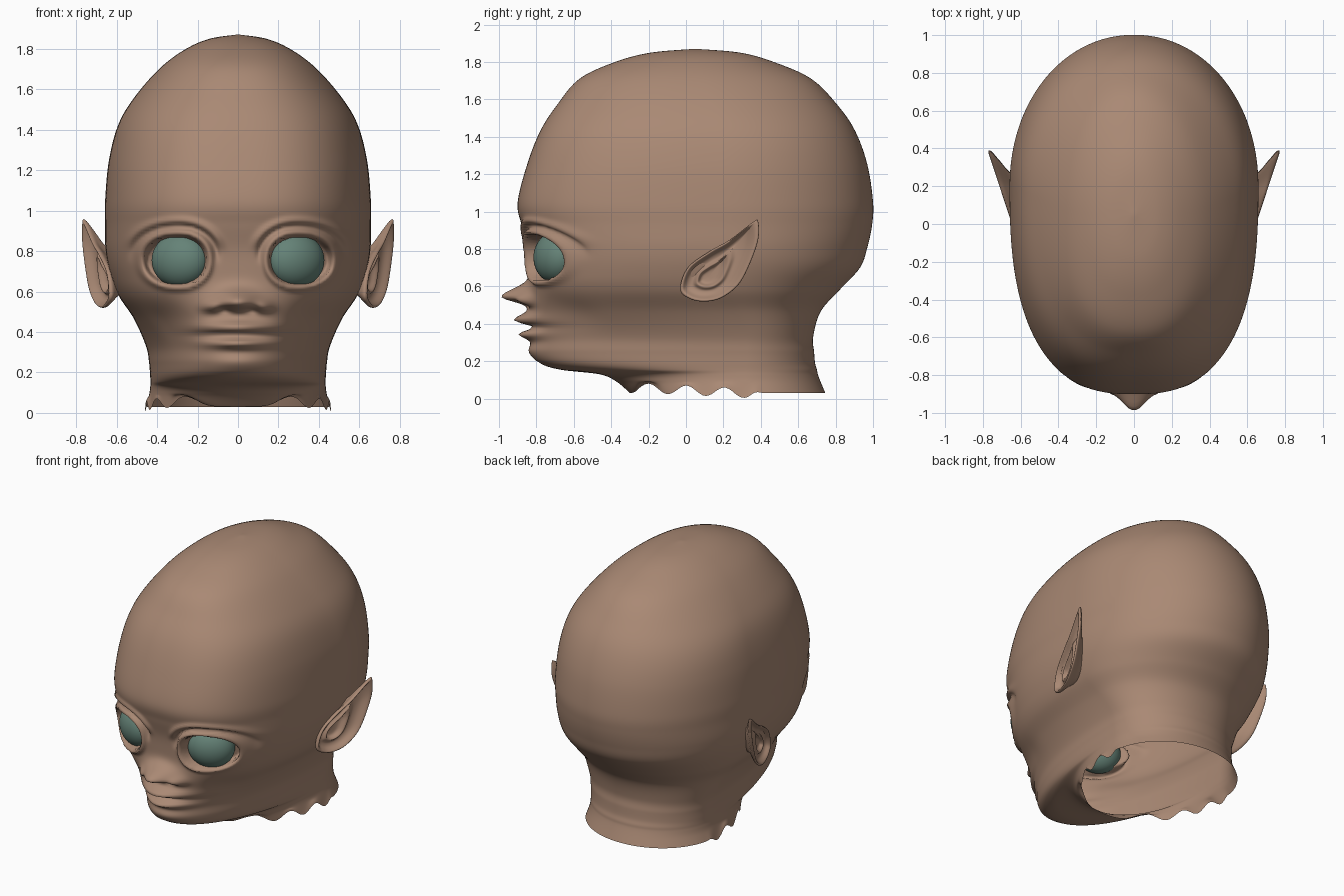
import bpy, bmesh, math
from math import sin, cos, pi, exp

cube = bpy.data.objects.get("Cube")
if cube:
    bpy.data.objects.remove(cube)


def material(name, rgb):
    m = bpy.data.materials.new(name)
    m.use_nodes = True
    m.diffuse_color = (*rgb, 1)
    m.node_tree.nodes["Principled BSDF"].inputs["Base Color"].default_value = (*rgb, 1)
    return m


skin = material("warm brown skin", (0.40, 0.25, 0.175))
teal = material("teal eye", (0.13, 0.225, 0.185))


def smooth(a, b, v):
    t = min(1, max(0, (v - a) / (b - a)))
    return t * t * (3 - 2 * t)


def spline(points, steps, closed=False):
    """Catmull-Rom curve through points of any dimension."""
    n, out = len(points), []
    for i in range(n if closed else n - 1):
        idx = [i - 1, i, i + 1, i + 2]
        idx = [k % n if closed else min(n - 1, max(0, k)) for k in idx]
        quad = list(zip(*[points[k] for k in idx]))
        for s in range(steps):
            t = s / steps
            out.append([b + t * (c - a) / 2 + t * t * (a - 2.5 * b + 2 * c - d / 2)
                        + t ** 3 * (1.5 * (b - c) + (d - a) / 2) for a, b, c, d in quad])
    if not closed:
        out.append(list(points[-1]))
    return out


def loft(name, rings, mat, caps):
    """Skin a list of closed rings into one smooth object."""
    bm = bmesh.new()
    rows = [[bm.verts.new(p) for p in ring] for ring in rings]
    for a, b in zip(rows, rows[1:]):
        for i in range(len(a)):
            j = (i + 1) % len(a)
            bm.faces.new((a[i], a[j], b[j], b[i]))
    for c in caps:
        bm.faces.new(rows[c])
    bmesh.ops.recalc_face_normals(bm, faces=bm.faces)
    for f in bm.faces:
        f.smooth = True
    me = bpy.data.meshes.new(name)
    bm.to_mesh(me)
    bm.free()
    me.materials.append(mat)
    ob = bpy.data.objects.new(name, me)
    bpy.context.collection.objects.link(ob)
    return ob


def bump(x, z, cx, cz, sx, up, down):
    """Soft bump, with its own falloff above and below."""
    dz = (z - cz) / (up if z > cz else down)
    return exp(-((x - cx) / sx) ** 2 - dz * dz)


def face_relief(x, z):
    """Forward push of the face at x, z."""
    ax = abs(x)
    # nose: bridge, tip and wings
    d = 0.15 * bump(ax, z, 0, 0.545, 0.105, 0.06, 0.035)
    d += 0.045 * bump(ax, z, 0.13, 0.52, 0.045, 0.035, 0.022)
    d -= 0.03 * bump(ax, z, 0.065, 0.505, 0.035, 0.012, 0.012)
    # lips with the mouth line between them
    d += 0.085 * bump(ax, z, 0, 0.42, 0.16, 0.035, 0.022)
    d += 0.07 * bump(ax, z, 0, 0.345, 0.14, 0.02, 0.028)
    d -= 0.03 * bump(ax, z, 0, 0.382, 0.19, 0.009, 0.009)
    d += 0.02 * bump(ax, z, 0, 0.25, 0.15, 0.04, 0.04)
    # cheek hollow
    d -= 0.03 * bump(ax, z, 0.36, 0.46, 0.12, 0.09, 0.1)
    # eye socket, lids and brow fold
    ex = (ax - 0.295) / (0.17 if ax > 0.295 else 0.14)
    ez = (z - 0.755) / 0.122
    r = (abs(ex) ** 2.2 + abs(ez) ** 2.2) ** (1 / 2.2)
    d -= 0.10 * (1 - smooth(0.86, 1.02, r))
    d += 0.03 * exp(-((r - 1.12) / 0.12) ** 2)
    d -= 0.02 * exp(-((r - 1.38) / 0.1) ** 2) * smooth(-0.2, 0.5, ez)
    d += 0.018 * exp(-((r - 1.6) / 0.14) ** 2) * smooth(0.3, 1, ez)
    return d


# head and neck sections: height, front, back, half width
sections = [
    (1.87, 0.04, 0.06, 0.01), (1.85, -0.19, 0.29, 0.14), (1.8, -0.38, 0.47, 0.257),
    (1.71, -0.57, 0.67, 0.38), (1.57, -0.69, 0.81, 0.505), (1.43, -0.78, 0.905, 0.59),
    (1.25, -0.85, 0.97, 0.638), (1.05, -0.9, 1.0, 0.657), (0.93, -0.88, 0.995, 0.657),
    (0.81, -0.85, 0.97, 0.655), (0.7, -0.84, 0.93, 0.635), (0.58, -0.835, 0.82, 0.59),
    (0.466, -0.84, 0.72, 0.515), (0.33, -0.825, 0.68, 0.455), (0.25, -0.82, 0.685, 0.44),
    (0.19, -0.78, 0.69, 0.435), (0.155, -0.67, 0.7, 0.433), (0.13, -0.46, 0.705, 0.434),
    (0.09, -0.37, 0.72, 0.44), (0.03, -0.3, 0.745, 0.46)]
COLS = 260
rings = []
for z, front, back, w in spline(sections, 9):
    mid = 0.2 - 0.15 * smooth(1.3, 1.87, z) + 0.12 * smooth(0.65, 0.3, z)
    n_front = 2.6 - 0.5 * (1 - smooth(0.3, 0.65, z)) - 0.3 * smooth(1.3, 1.8, z)
    ring = []
    for i in range(COLS):
        t = 2 * pi * i / COLS
        a = t - 0.4 * sin(t)          # columns gather towards the face
        s, c = sin(a), cos(a)
        n = n_front if c > 0 else 2.05
        r = (abs(s) ** n + abs(c) ** n) ** (-1 / n)
        x = w * s * r
        y = mid - c * r * ((mid - front) if c > 0 else (back - mid))
        if c > 0 and 0.2 < z < 1.2:
            y -= face_relief(x, z) * smooth(-0.35, -0.6, y)
        # ragged lower edge of the neck
        edge = 0.055 - 0.05 * (y + 0.2) + 0.025 * sin(31 * (y + 0.25))
        edge = 0.03 + (edge - 0.03) * smooth(-0.31, -0.24, y) * smooth(0.42, 0.33, y)
        ring.append((x, y, z + (edge - 0.03) * smooth(0.1, 0.03, z)))
    rings.append(ring)
loft("head", rings, skin, [0])

# pointed ears: outline in y, z, then nested layers of scale and outward offset
outline = spline([(-0.03, 0.585), (0.01, 0.7), (0.13, 0.79), (0.235, 0.85), (0.36, 0.945),
                  (0.385, 0.945), (0.385, 0.85), (0.34, 0.72), (0.28, 0.61), (0.19, 0.54),
                  (0.1, 0.52), (0.02, 0.535)], 8, True)
layers = spline([(0.02, -0.05), (0.25, -0.045), (0.4, -0.018), (0.55, -0.035), (0.75, -0.025),
                 (0.92, 0.005), (1, 0), (0.97, -0.015), (0.8, -0.04), (0.55, -0.08),
                 (0.5, -0.15)], 4)
for side, label in ((1, "left"), (-1, "right")):
    ear = []
    for scale, out in layers:
        ring = []
        for py, pz in outline:
            y, z = 0.12 + (py - 0.12) * scale, 0.65 + (pz - 0.65) * scale
            ring.append((side * (0.64 + 0.33 * y + out), y, z))
        ear.append(ring)
    loft(label + "_ear", ear, skin, [0, -1])

    # eyeball turned slightly outwards
    bpy.ops.mesh.primitive_uv_sphere_add(segments=48, ring_count=32, radius=1,
                                         location=(side * 0.285, -0.70, 0.755),
                                         rotation=(0, 0, side * math.radians(27)))
    eye = bpy.context.object
    eye.name = label + "_eye"
    eye.scale = (0.15, 0.105, 0.135)
    eye.data.materials.append(teal)
    bpy.ops.object.shade_smooth()
